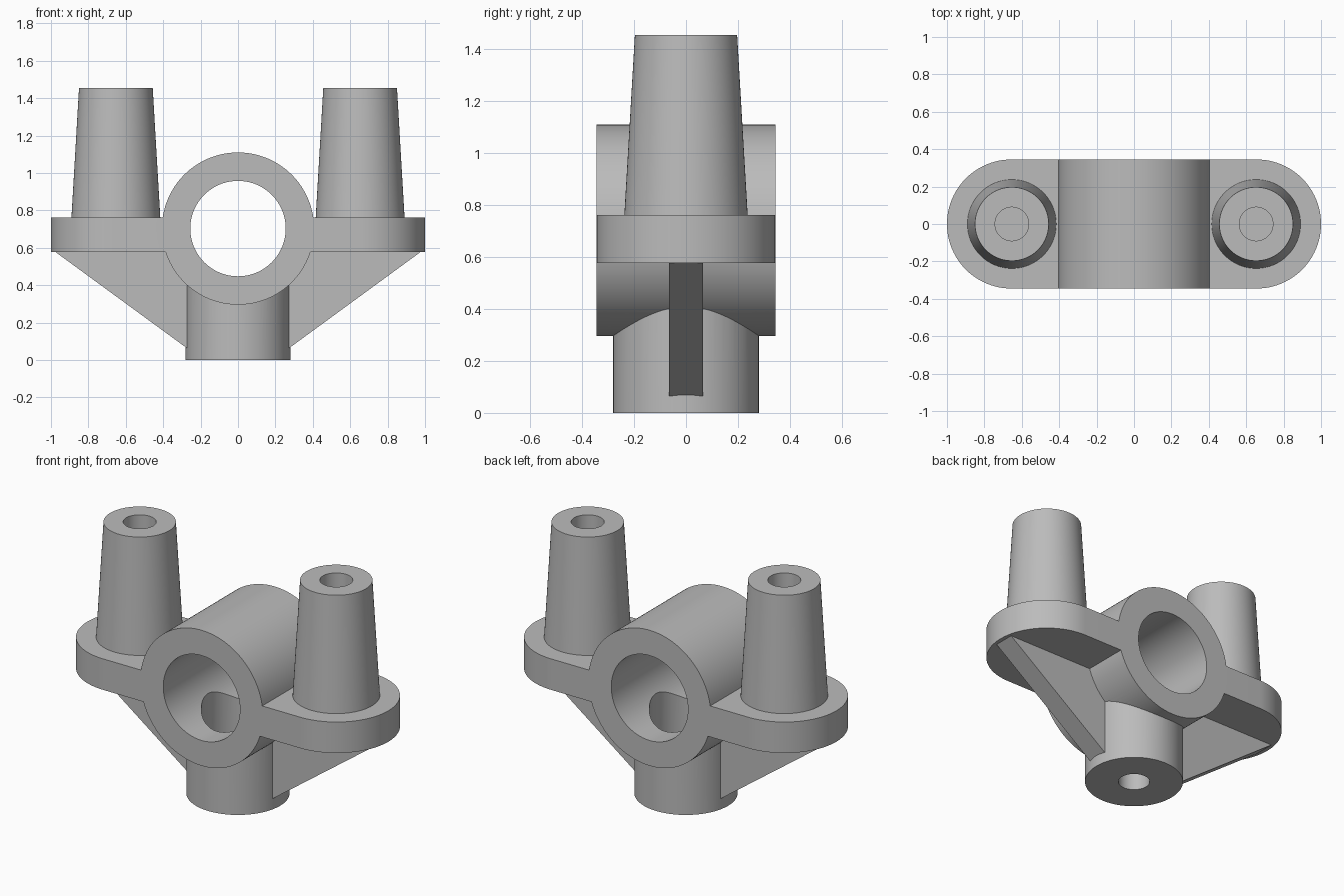
import bpy, bmesh, math
from mathutils import Matrix

if "Cube" in bpy.data.objects:
    bpy.data.objects.remove(bpy.data.objects["Cube"], do_unlink=True)

grey = bpy.data.materials.new("plain grey")
grey.use_nodes = True
grey.diffuse_color = (0.5, 0.5, 0.5, 1)
grey.node_tree.nodes["Principled BSDF"].inputs["Base Color"].default_value = (0.5, 0.5, 0.5, 1)

AXIS_Z = 0.703     # height of the bearing bore
POST_X = 0.653     # post offset from the middle


def finish(name, bm):
    bmesh.ops.recalc_face_normals(bm, faces=bm.faces)
    mesh = bpy.data.meshes.new(name)
    bm.to_mesh(mesh)
    bm.free()
    obj = bpy.data.objects.new(name, mesh)
    bpy.context.collection.objects.link(obj)
    mesh.materials.append(grey)
    return obj


def cone(name, r1, r2, z1, z2, x=0, segments=96):
    bm = bmesh.new()
    bmesh.ops.create_cone(bm, cap_ends=True, segments=segments, radius1=r1, radius2=r2,
                          depth=z2 - z1, matrix=Matrix.Translation((x, 0, (z1 + z2) / 2)))
    return finish(name, bm)


def bearing(name, radius, length):
    bm = bmesh.new()
    place = Matrix.Translation((0, 0, AXIS_Z)) @ Matrix.Rotation(math.pi / 2, 4, 'X')
    bmesh.ops.create_cone(bm, cap_ends=True, segments=128, radius1=radius, radius2=radius,
                          depth=length, matrix=place)
    return finish(name, bm)


def prism(name, points, direction):
    bm = bmesh.new()
    face = bm.faces.new([bm.verts.new(p) for p in points])
    new = bmesh.ops.extrude_face_region(bm, geom=[face])["geom"]
    bmesh.ops.translate(bm, vec=direction,
                        verts=[v for v in new if isinstance(v, bmesh.types.BMVert)])
    return finish(name, bm)


def combine(target, other, operation):
    mod = target.modifiers.new(other.name, 'BOOLEAN')
    mod.object, mod.operation, mod.solver = other, operation, 'EXACT'
    bpy.context.view_layer.objects.active = target
    bpy.ops.object.modifier_apply(modifier=mod.name)
    bpy.data.objects.remove(other, do_unlink=True)


# Round-ended mounting plate
outline = []
for side in (1, -1):
    for i in range(49):
        a = side * math.pi / 2 * (i / 24 - 1) if side > 0 else math.pi / 2 * (i / 24 + 1)
        outline.append((side * 0.655 + 0.345 * math.cos(a), 0.345 * math.sin(a), 0.577))
bracket = prism("bracket_body", outline, (0, 0, 0.186))

# Bearing tube, bottom boss and ribs
combine(bracket, bearing("bearing_tube", 0.407, 0.69), 'UNION')
combine(bracket, cone("bottom_boss", 0.281, 0.281, 0, AXIS_Z), 'UNION')
for side in (1, -1):
    rib = [(side * x, -0.065, z) for x, z in
           ((0.1, 0.065), (0.275, 0.065), (0.975, 0.577), (0.975, 0.6), (0.1, 0.6))]
    combine(bracket, prism("rib", rib, (0, 0.13, 0)), 'UNION')

# Tapered posts with blind holes
for side in (1, -1):
    x = side * POST_X
    combine(bracket, cone("post", 0.24, 0.197, 0.72, 1.455, x), 'UNION')
    combine(bracket, cone("post_hole", 0.09, 0.09, 0.85, 1.6, x, 48), 'DIFFERENCE')

# Bore, the pocket below it and the bottom hole
combine(bracket, bearing("bore", 0.255, 1), 'DIFFERENCE')
combine(bracket, cone("pocket", 0.2, 0.2, 0.2, AXIS_Z), 'DIFFERENCE')
combine(bracket, cone("bottom_hole", 0.09, 0.09, -0.1, 0.3, 0, 48), 'DIFFERENCE')

bpy.ops.object.select_all(action='DESELECT')
bracket.select_set(True)
bpy.context.view_layer.objects.active = bracket
bpy.ops.object.shade_smooth_by_angle(angle=math.radians(25))
